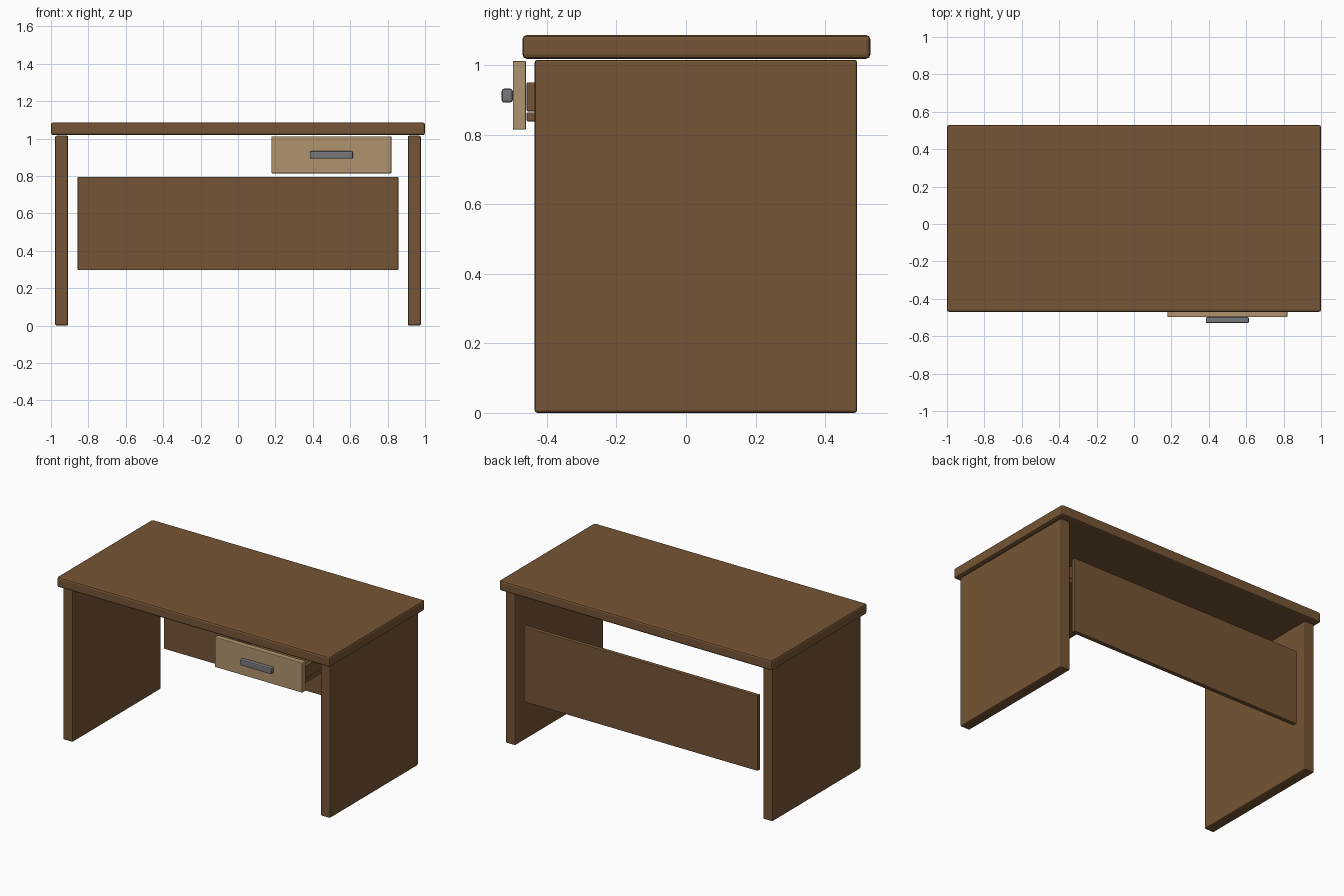
import bpy
import bmesh

if "Cube" in bpy.data.objects:
    bpy.data.objects.remove(bpy.data.objects["Cube"])


def material(name, rgb):
    m = bpy.data.materials.new(name)
    m.diffuse_color = (*rgb, 1.0)
    m.use_nodes = True
    m.node_tree.nodes["Principled BSDF"].inputs["Base Color"].default_value = m.diffuse_color
    return m


BROWN = material("dark_wood", (0.178, 0.091, 0.035))
TAN = material("light_wood", (0.434, 0.296, 0.159))
GREY = material("grey_metal", (0.18, 0.19, 0.205))


def box(name, x, y, z, mat, bevel=0.005, segments=2):
    """Box from (min, max) ranges with softened edges."""
    bm = bmesh.new()
    bmesh.ops.create_cube(bm, size=1)
    for v in bm.verts:
        v.co = [r[0] if c < 0 else r[1] for c, r in zip(v.co, (x, y, z))]
    bmesh.ops.bevel(bm, geom=bm.edges[:], offset=bevel, segments=segments,
                    profile=0.5, affect='EDGES')
    me = bpy.data.meshes.new(name)
    bm.to_mesh(me)
    bm.free()
    me.materials.append(mat)
    ob = bpy.data.objects.new(name, me)
    bpy.context.collection.objects.link(ob)
    return ob


# Desktop
box("desktop", (-1, 1), (-0.47, 0.53), (1.018, 1.086), BROWN, 0.012)

# Side panels that act as legs
for side, x in (("left", (-0.978, -0.908)), ("right", (0.908, 0.978))):
    box(side + "_leg_panel", x, (-0.435, 0.492), (0, 1.015), BROWN, 0.008)

# Back panel
box("back_panel", (-0.857, 0.857), (0.446, 0.475), (0.297, 0.795), BROWN, 0.004)

# Drawer: front plate, handle, then the open box behind it
box("drawer_front", (0.178, 0.82), (-0.498, -0.46), (0.814, 1.012), TAN, 0.004)
box("drawer_handle", (0.384, 0.614), (-0.53, -0.498), (0.892, 0.932), GREY, 0.007)
for side, x in (("left", (0.215, 0.24)), ("right", (0.76, 0.785))):
    box("drawer_side_" + side, x, (-0.458, 0.18), (0.867, 0.95), BROWN, 0.003)
box("drawer_back", (0.242, 0.758), (0.155, 0.18), (0.867, 0.95), BROWN, 0.003)
box("drawer_bottom", (0.215, 0.785), (-0.458, 0.18), (0.838, 0.864), BROWN, 0.003)
